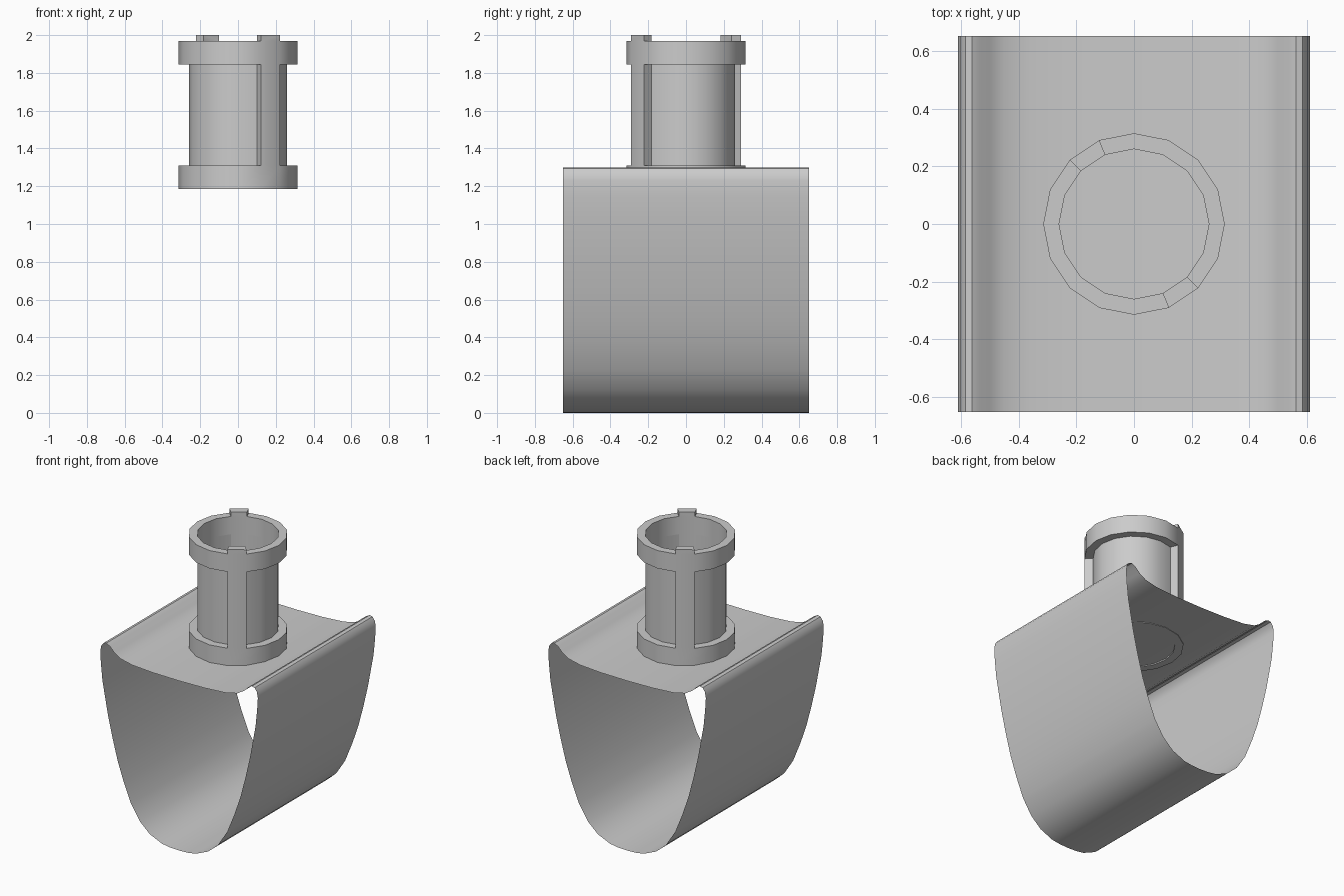
import bpy, bmesh, math

if "Cube" in bpy.data.objects:
    bpy.data.objects.remove(bpy.data.objects["Cube"])

grey = bpy.data.materials.new("light_grey")
grey.diffuse_color = (0.6, 0.6, 0.6, 1)
grey.use_nodes = True
grey.node_tree.nodes["Principled BSDF"].inputs["Base Color"].default_value = grey.diffuse_color


def finish(name, bm, angle):
    bmesh.ops.remove_doubles(bm, verts=bm.verts, dist=0.0005)
    bmesh.ops.recalc_face_normals(bm, faces=bm.faces)
    mesh = bpy.data.meshes.new(name)
    bm.to_mesh(mesh)
    bm.free()
    mesh.materials.append(grey)
    ob = bpy.data.objects.new(name, mesh)
    bpy.context.collection.objects.link(ob)
    bpy.ops.object.select_all(action='DESELECT')
    ob.select_set(True)
    bpy.context.view_layer.objects.active = ob
    bpy.ops.object.shade_smooth_by_angle(angle=math.radians(angle))
    return ob


# Thin saddle sleeve: half profile mirrored into a closed loop, extruded along y
half = [(0, 0), (.07, .003), (.13, .012), (.225, .053), (.303, .122), (.373, .23),
        (.43, .37), (.475, .5), (.515, .65), (.55, .8), (.593, 1.03), (.605, 1.15),
        (.61, 1.23), (.603, 1.27), (.585, 1.295), (.563, 1.3), (.535, 1.285),
        (.5, 1.25), (.45, 1.22), (.36, 1.2), (.2, 1.19), (0, 1.187)]
loop = half + [(-x, z) for x, z in half[-2:0:-1]]
bm = bmesh.new()
ends = [[bm.verts.new((x, y, z)) for x, z in loop] for y in (-.652, .652)]
for i in range(len(loop)):
    j = (i + 1) % len(loop)
    bm.faces.new((ends[0][i], ends[0][j], ends[1][j], ends[1][i]))
finish("saddle_sleeve", bm, 35)

# Sixteen-sided socket: two collars, thin wall, two opposite ribs with tabs
R_IN, R_OUT, SIDES = .26, .315, 16
Z0, Z1, Z2, Z3, Z4 = 1.185, 1.31, 1.845, 1.97, 2.0
RIBS = (5, 13)
bm = bmesh.new()


def point(k, r, z):
    a = k * math.tau / SIDES
    return bm.verts.new((r * math.cos(a), r * math.sin(a), z))


def strip(k, p, q):
    bm.faces.new((point(k, *p), point(k + 1, *p), point(k + 1, *q), point(k, *q)))


def side(k, za, zb):
    bm.faces.new([point(k, r, z) for r, z in
                  ((R_IN, za), (R_OUT, za), (R_OUT, zb), (R_IN, zb))])


for k in range(SIDES):
    strip(k, (R_IN, Z0), (R_OUT, Z0))
    for a, b in ((Z0, Z1), (Z1, Z2), (Z2, Z3)):
        strip(k, (R_IN, a), (R_IN, b))
    strip(k, (R_OUT, Z0), (R_OUT, Z1))
    strip(k, (R_OUT, Z2), (R_OUT, Z3))
    if k in RIBS:
        strip(k, (R_OUT, Z1), (R_OUT, Z2))
        for r in (R_IN, R_OUT):
            strip(k, (r, Z3), (r, Z4))
        strip(k, (R_IN, Z4), (R_OUT, Z4))
        for e in (k, k + 1):
            side(e, Z1, Z2)
            side(e, Z3, Z4)
    else:
        for z in (Z1, Z2, Z3):
            strip(k, (R_IN, z), (R_OUT, z))
finish("ribbed_socket", bm, 30)
